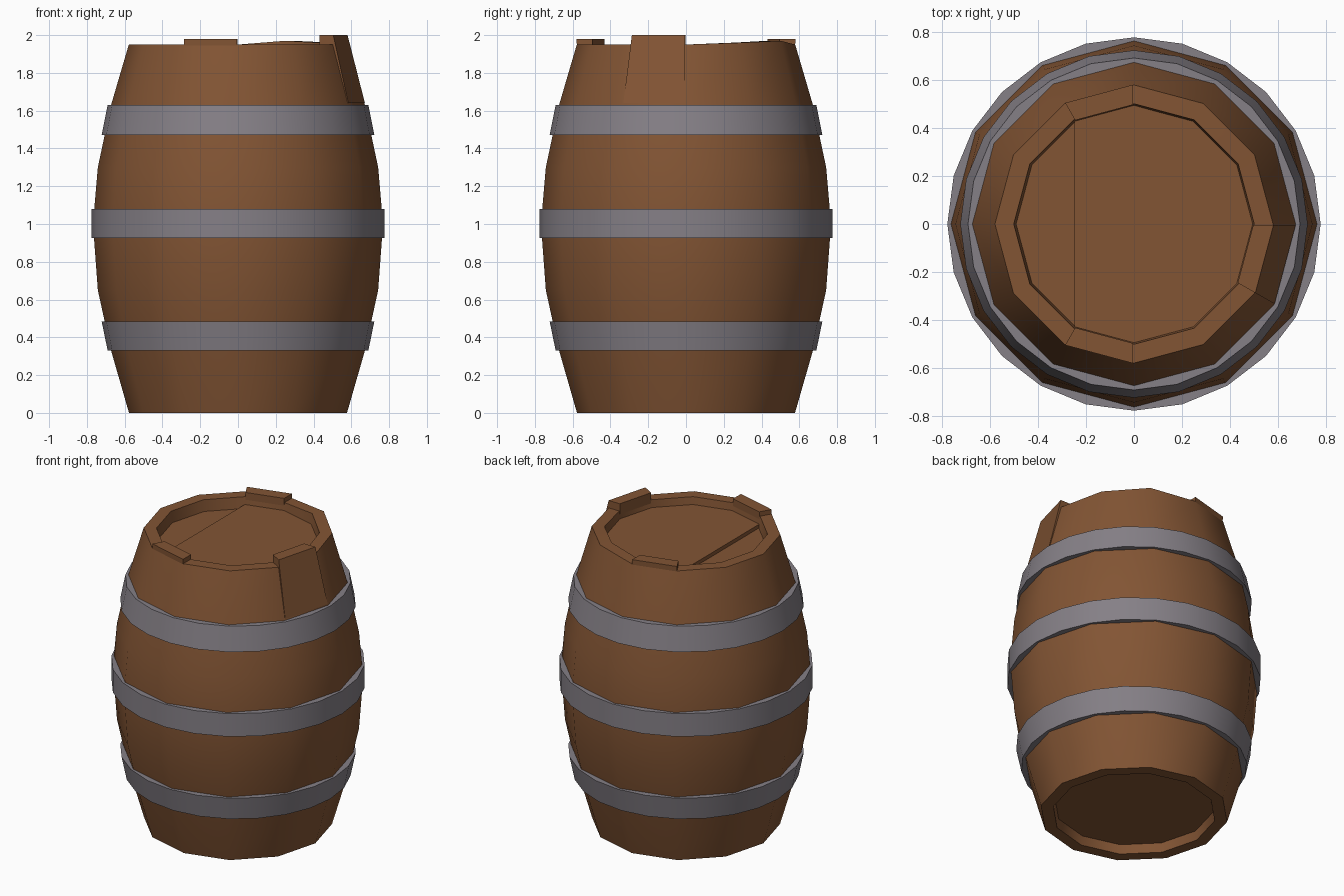
import bpy, bmesh, math

if "Cube" in bpy.data.objects:
    bpy.data.objects.remove(bpy.data.objects["Cube"])


def material(name, rgb):
    m = bpy.data.materials.new(name)
    m.diffuse_color = (*rgb, 1)
    m.use_nodes = True
    m.node_tree.nodes["Principled BSDF"].inputs["Base Color"].default_value = m.diffuse_color
    return m


WOOD = material("brown_wood", (0.225, 0.09, 0.034))
IRON = material("grey_iron", (0.235, 0.215, 0.24))


def pt(r, deg, z):
    a = math.radians(deg)
    return (r * math.cos(a), r * math.sin(a), z)


def finish(name, bm, mat, smooth=None):
    bmesh.ops.recalc_face_normals(bm, faces=bm.faces)
    me = bpy.data.meshes.new(name)
    bm.to_mesh(me)
    bm.free()
    me.materials.append(mat)
    ob = bpy.data.objects.new(name, me)
    bpy.context.collection.objects.link(ob)
    if smooth:
        bpy.context.view_layer.objects.active = ob
        ob.select_set(True)
        bpy.ops.object.shade_smooth_by_angle(angle=math.radians(smooth))
        ob.select_set(False)
    return ob


def lathe(profile, sides, closed):
    """Spin (r, z) points; closed joins last ring to first, otherwise caps ends."""
    bm = bmesh.new()
    rings = [[bm.verts.new(pt(r, 360 * i / sides, z)) for i in range(sides)]
             for r, z in profile]
    pairs = list(zip(rings, rings[1:])) + ([(rings[-1], rings[0])] if closed else [])
    for a, b in pairs:
        for i in range(sides):
            j = (i + 1) % sides
            bm.faces.new((a[i], a[j], b[j], b[i]))
    if not closed:
        bm.faces.new(rings[0])
        bm.faces.new(rings[-1])
    return bm, rings


# Barrel body: recessed base, bulging staves, rim and recessed lid floor
bm, rings = lathe([(0.49, 0.06), (0.5, 0), (0.577, 0), (0.672, 0.33), (0.742, 0.65),
                   (0.768, 1.0), (0.742, 1.3), (0.672, 1.63), (0.578, 1.95),
                   (0.5, 1.95), (0.49, 1.875)], 12, False)
for ring in rings[8:10]:          # uneven rim at the back right
    ring[1].co.z = 1.96
    ring[2].co.z = 1.97
finish("barrel_body", bm, WOOD, 35)

# Larger lid board, a step above the lid floor
bm = bmesh.new()
steps = [a for a in range(-120, 121, 30)]
low = [bm.verts.new(pt(0.494, a, 1.865)) for a in steps]
top = [bm.verts.new(pt(0.496, a, 1.9)) for a in steps]
n = len(steps)
for i in range(n):
    j = (i + 1) % n
    bm.faces.new((low[i], low[j], top[j], top[i]))
bm.faces.new(low)
bm.faces.new(top)
finish("lid_board", bm, WOOD)


def stave(name, start, inner, outer):
    """Raised stave end between two corners; inner/outer are (r, z) bottom, top."""
    bm = bmesh.new()
    prof = [inner[0], outer[0], outer[1], inner[1]]
    a, b = [[bm.verts.new(pt(r, start + d, z)) for r, z in prof] for d in (0.4, 29.6)]
    for i in range(4):
        j = (i + 1) % 4
        bm.faces.new((a[i], a[j], b[j], b[i]))
    bm.faces.new(a)
    bm.faces.new(b)
    finish(name, bm, WOOD)


# Staves standing above the rim
stave("raised_stave_front", 240, [(0.497, 1.88), (0.496, 1.98)], [(0.578, 1.94), (0.579, 1.98)])
stave("raised_stave_back", 90, [(0.497, 1.88), (0.496, 1.98)], [(0.578, 1.94), (0.579, 1.98)])
stave("raised_stave_right", 330, [(0.497, 1.64), (0.496, 2.0)], [(0.672, 1.64), (0.58, 2.0)])

# Iron hoops, 24 sided
for name, z0, r0, z1, r1 in (("lower_hoop", 0.33, 0.69, 0.485, 0.722),
                             ("middle_hoop", 0.925, 0.776, 1.08, 0.776),
                             ("upper_hoop", 1.47, 0.722, 1.63, 0.69)):
    bm, _ = lathe([(r0 - 0.08, z0), (r0, z0), (r1, z1), (r1 - 0.08, z1)], 24, True)
    finish(name, bm, IRON, 35)
